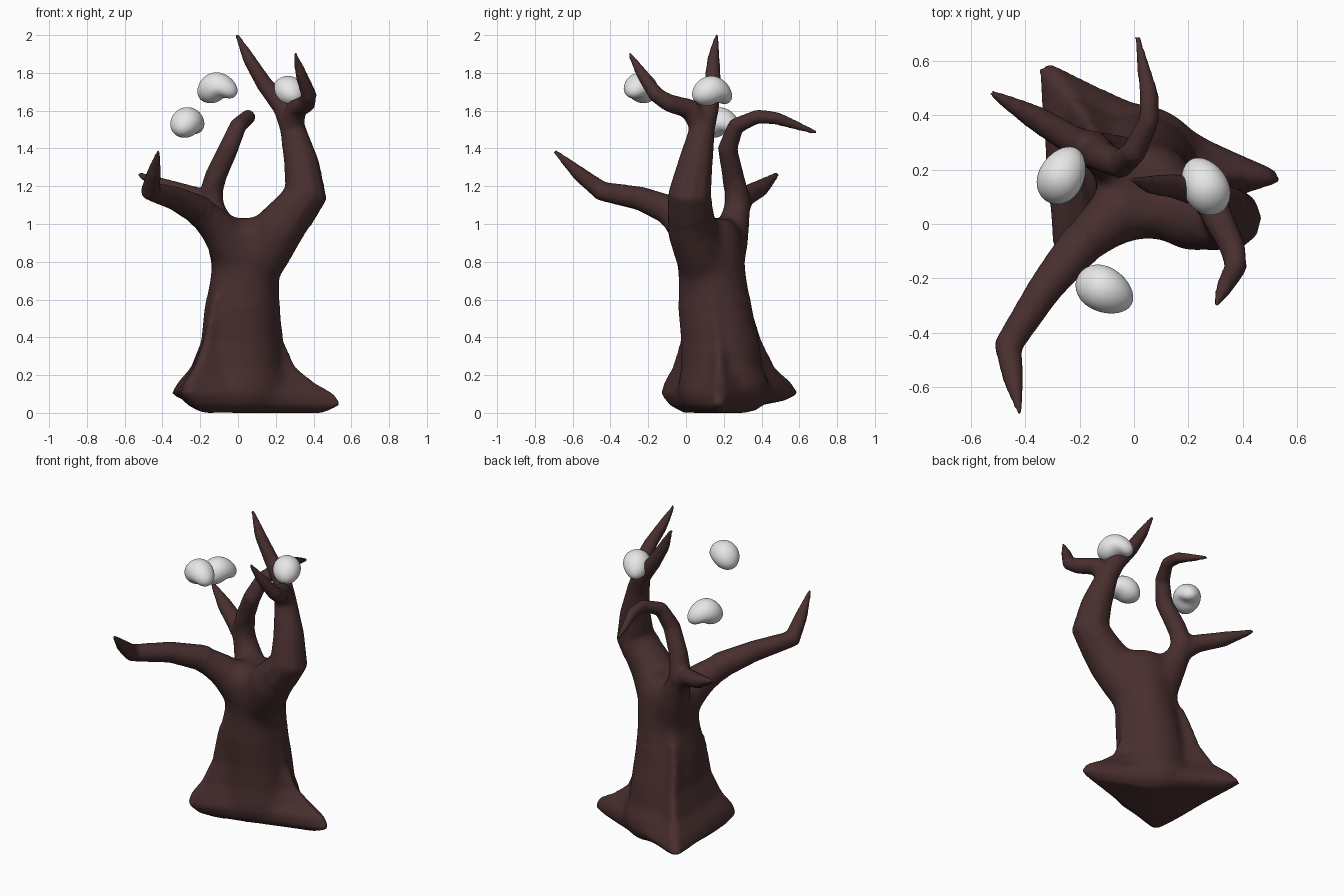
import bpy, bmesh, math
from mathutils import Vector, Matrix

if "Cube" in bpy.data.objects:
    bpy.data.objects.remove(bpy.data.objects["Cube"])


def material(name, color):
    m = bpy.data.materials.new(name)
    m.diffuse_color = (*color, 1)
    m.use_nodes = True
    m.node_tree.nodes["Principled BSDF"].inputs["Base Color"].default_value = m.diffuse_color
    return m


bark = material("dark bark", (0.066, 0.028, 0.028))
white = material("white fruit", (0.8, 0.8, 0.8))


def loft(bm, rings):
    """Skin a list of point rings into a closed solid."""
    vs = [[bm.verts.new(p) for p in r] for r in rings]
    n = len(vs[0])
    for a, b in zip(vs, vs[1:]):
        for i in range(n):
            j = (i + 1) % n
            bm.faces.new((a[i], a[j], b[j], b[i]))
    bm.faces.new(vs[0][::-1])
    bm.faces.new(vs[-1])


def limb(bm, pts, n=10):
    """Tapered tube through (x, y, z, radius) points."""
    ps = [Vector(p[:3]) for p in pts]
    rings, quat, prev = [], None, None
    for i, p in enumerate(ps):
        d1 = (p - ps[i - 1]).normalized() if i else Vector()
        d2 = (ps[i + 1] - p).normalized() if i < len(ps) - 1 else Vector()
        t = (d1 + d2).normalized()
        if quat is None:
            quat = Vector((0, 0, 1)).rotation_difference(t)
        else:
            quat = prev.rotation_difference(t) @ quat
        prev = t
        r = pts[i][3]
        rings.append([p + quat @ Vector((r * math.cos(k * math.tau / n),
                                         r * math.sin(k * math.tau / n), 0))
                      for k in range(n)])
    loft(bm, rings)


bm = bmesh.new()

# trunk: height, centre x, centre y, core radius, reach of right / back / front root
levels = [
    (0.00, .02, .20, .15, .45, .33, .28),
    (0.04, .02, .20, .21, .54, .43, .38),
    (0.10, .02, .20, .235, .50, .53, .44),
    (0.16, .02, .20, .235, .39, .48, .42),
    (0.24, .02, .19, .215, .29, .38, .35),
    (0.38, .02, .18, .205, .22, .30, .28),
    (0.55, .02, .155, .195, .20, .26, .235),
    (0.72, .035, .14, .18, .18, .21, .195),
    (0.86, .05, .125, .18, .19, .20, .19),
    (0.96, .05, .12, .17, .17, .17, .17),
    (1.03, .05, .13, .11, .11, .11, .11),
]
root_angles = [math.radians(a) for a in (-3, 132, 228)]


def trunk_radius(a, core, reach):
    """Blunt-cornered triangle between the three roots, filled out by a round core."""
    for i in range(3):
        j = (i + 1) % 3
        span = (root_angles[j] - root_angles[i]) % math.tau
        t = (a - root_angles[i]) % math.tau
        if t <= span:
            p, q = reach[i] * 1.07, reach[j] * 1.07
            r = p * q * math.sin(span) / (p * math.sin(t) + q * math.sin(span - t))
            limit = reach[i] if t < span / 2 else reach[j]
            r = min(r, limit)
            return (max(core, r) ** 12 * .5 + (core ** 12 + r ** 12) * .5) ** (1 / 12)


rings = []
for z, cx, cy, core, *reach in levels:
    ring = []
    for k in range(72):
        a = k * math.tau / 72
        r = trunk_radius(a, core, reach)
        # the back root rises off the ground
        rise = .05 if z < .02 else .025 if z < .05 else 0
        lift = rise * max(0, math.cos(a - root_angles[1])) ** 4
        ring.append((cx + r * math.cos(a), cy + r * math.sin(a), z + lift))
    rings.append(ring)
loft(bm, rings)

# right limb with its two forks
limb(bm, [(.09, .10, .68, .09), (.13, .08, .82, .14), (.22, .03, .98, .14),
          (.36, .02, 1.16, .117), (.337, .05, 1.32, .095), (.285, .09, 1.52, .068),
          (.24, .12, 1.62, .059), (.14, .14, 1.74, .046), (.06, .145, 1.87, .037),
          (-.012, .165, 2.012, .012)])
limb(bm, [(.28, .09, 1.50, .065), (.31, .02, 1.61, .058), (.365, -.09, 1.64, .05),
          (.375, -.16, 1.685, .044), (.335, -.23, 1.79, .035), (.30, -.305, 1.91, .012)])
# front left limb
limb(bm, [(.03, .10, .75, .12), (-.03, .06, .88, .13), (-.11, .00, .985, .105),
          (-.21, -.09, 1.075, .082), (-.33, -.24, 1.135, .066), (-.465, -.45, 1.175, .055),
          (-.445, -.57, 1.27, .041), (-.42, -.70, 1.39, .013)])
# back left limb with its two forks
limb(bm, [(-.02, .19, .72, .11), (-.07, .235, .92, .105), (-.15, .275, 1.11, .074),
          (-.12, .25, 1.25, .06), (-.05, .22, 1.40, .055), (0, .265, 1.52, .048),
          (.055, .38, 1.57, .04), (.055, .48, 1.56, .037), (.01, .70, 1.48, .014)])
limb(bm, [(-.11, .255, 1.04, .065), (-.23, .31, 1.145, .058), (-.37, .395, 1.19, .048),
          (-.53, .485, 1.265, .016)])

bmesh.ops.recalc_face_normals(bm, faces=bm.faces)
me = bpy.data.meshes.new("tree_trunk")
bm.to_mesh(me)
bm.free()
me.materials.append(bark)
tree = bpy.data.objects.new("tree_trunk", me)
bpy.context.collection.objects.link(tree)
# fuse the parts into one skin
rem = tree.modifiers.new("fuse", 'REMESH')
rem.mode = 'VOXEL'
rem.voxel_size = 0.013
rem.use_smooth_shade = True
fused = bpy.data.meshes.new_from_object(
    tree.evaluated_get(bpy.context.evaluated_depsgraph_get()))
tree.modifiers.clear()
tree.data = fused

# soften everything a little, and the crown of the trunk a lot
b = bmesh.new()
b.from_mesh(fused)
crown = [v for v in b.verts if (v.co - Vector((.05, .12, .9))).length < .36]
for verts, steps in ((list(b.verts), 6), (crown, 35)):
    for _ in range(steps):
        bmesh.ops.smooth_vert(b, verts=verts, factor=0.5, use_axis_x=True,
                              use_axis_y=True, use_axis_z=True)
for f in b.faces:
    f.smooth = True
    f.material_index = 0
b.to_mesh(fused)
b.free()
if not fused.materials:
    fused.materials.append(bark)


def fruit(name, loc, angle, tilt):
    """Bean-shaped lump, gently arched with a dent underneath."""
    b = bmesh.new()
    bmesh.ops.create_icosphere(b, subdivisions=4, radius=1)
    for v in b.verts:
        x, y, z = v.co
        plump = (1 - x * x) * .012
        dent = 0.022 * math.exp(-((x - .3) / .35) ** 2) * max(0, -z)
        v.co = (x * .112, y * (.083 - .008 * x),
                z * (.081 - .008 * x) + dent + plump - .01 * x * x)
    b.transform(Matrix.Translation(loc) @ Matrix.Rotation(math.radians(angle), 4, 'Z')
                @ Matrix.Rotation(math.radians(tilt), 4, 'Y'))
    for f in b.faces:
        f.smooth = True
    m = bpy.data.meshes.new(name)
    b.to_mesh(m)
    b.free()
    m.materials.append(white)
    bpy.context.collection.objects.link(bpy.data.objects.new(name, m))


# three hanging fruits
fruit("fruit_front", (-.108, -.243, 1.71), -28, -3)
fruit("fruit_left", (-.265, .18, 1.525), 62, 0)
fruit("fruit_right", (.262, .14, 1.69), 118, 5)
